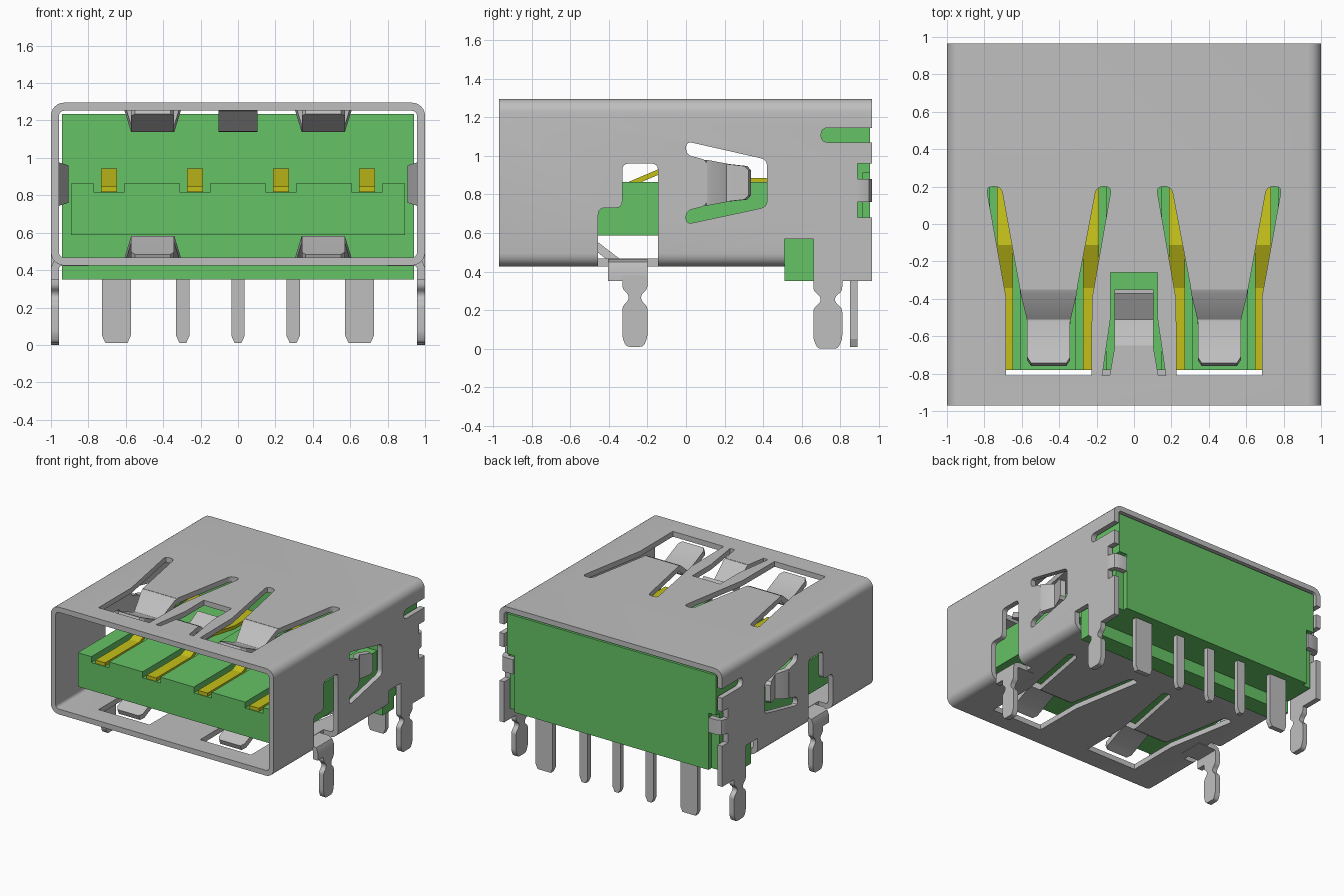
import bpy, bmesh, math
from mathutils import Vector

if "Cube" in bpy.data.objects:
    bpy.data.objects.remove(bpy.data.objects["Cube"])


def material(name, rgb):
    m = bpy.data.materials.new(name)
    m.use_nodes = True
    m.diffuse_color = (*rgb, 1)
    m.node_tree.nodes["Principled BSDF"].inputs["Base Color"].default_value = (*rgb, 1)
    return m


STEEL = material("grey_metal", (0.52, 0.52, 0.52))
PLASTIC = material("green_plastic", (0.13, 0.54, 0.13))
GOLD = material("yellow_contact", (0.55, 0.52, 0.01))

# Shell dimensions
T = 0.043
FRONT, BACK = -0.97, 0.965
BOTTOM, TOP = 0.425, 1.295
MID = (BOTTOM + TOP) / 2


def finish(name, bm, mat):
    bmesh.ops.recalc_face_normals(bm, faces=bm.faces)
    me = bpy.data.meshes.new(name)
    bm.to_mesh(me)
    bm.free()
    ob = bpy.data.objects.new(name, me)
    bpy.context.collection.objects.link(ob)
    if mat:
        me.materials.append(mat)
    return ob


def smooth(ob):
    bpy.ops.object.select_all(action='DESELECT')
    ob.select_set(True)
    bpy.context.view_layer.objects.active = ob
    bpy.ops.object.shade_smooth_by_angle(angle=math.radians(30))


def rounded(pts, r):
    """Round every corner of a 2D outline."""
    out, n = [], len(pts)
    for i in range(n):
        p, a, b = (Vector(pts[j % n]) for j in (i, i - 1, i + 1))
        da, db = a - p, b - p
        s = p + da.normalized() * min(r, da.length * 0.48)
        e = p + db.normalized() * min(r, db.length * 0.48)
        for k in range(5):
            t = k / 4
            out.append(s * (1 - t) ** 2 + p * 2 * t * (1 - t) + e * t * t)
    return out


def prism(bm, pts, axis, lo, hi):
    """Extrude a 2D outline along an axis (the two other axes in order)."""
    def ring(h):
        vs = []
        for p in pts:
            c = [p[0], p[1]]
            c.insert(axis, h)
            vs.append(bm.verts.new(c))
        return vs
    a, b = ring(lo), ring(hi)
    n = len(pts)
    bm.faces.new(a)
    bm.faces.new(b[::-1])
    for i in range(n):
        bm.faces.new((a[i], b[i], b[(i + 1) % n], a[(i + 1) % n]))


def rect(a0, a1, b0, b1):
    return [(a0, b0), (a1, b0), (a1, b1), (a0, b1)]


def strip(bm, path, place, t=T):
    """Bent sheet: path of (along, depth, half width), placed by place(side, along, depth)."""
    prev = None
    for i, (u, d, w) in enumerate(path):
        a, b = path[max(i - 1, 0)], path[min(i + 1, len(path) - 1)]
        nrm = Vector((a[1] - b[1], b[0] - a[0])).normalized() * t / 2
        ring = [bm.verts.new(place(sw * w, u + sn * nrm.x, d + sn * nrm.y))
                for sw, sn in ((-1, -1), (1, -1), (1, 1), (-1, 1))]
        if prev:
            for k in range(4):
                j = (k + 1) % 4
                bm.faces.new((prev[k], prev[j], ring[j], ring[k]))
        else:
            bm.faces.new(ring)
        prev = ring
    bm.faces.new(prev[::-1])


# Shell tube with rounded corners
def tube_profile(inset):
    r, pts = 0.07, []
    for k, (sx, sz) in enumerate(((1, 1), (-1, 1), (-1, -1), (1, -1))):
        for i in range(7):
            a = math.pi / 2 * (k + i / 6)
            pts.append((sx * (1 - r) + (r - inset) * math.cos(a),
                        MID + sz * (TOP - MID - r) + (r - inset) * math.sin(a)))
    return pts


bm = bmesh.new()
rings = [[bm.verts.new((x, y, z)) for x, z in tube_profile(i)]
         for i, y in ((0, FRONT), (0, BACK), (T, BACK), (T, FRONT))]
count = len(rings[0])
for k in range(4):
    a, b = rings[k], rings[(k + 1) % 4]
    for i in range(count):
        j = (i + 1) % count
        bm.faces.new((a[i], a[j], b[j], b[i]))
shell = finish("shell", bm, STEEL)

# Openings stamped into the shell
bm = bmesh.new()
spring_slot = [(0.225, -0.81), (0.685, -0.81), (0.685, -0.4), (0.79, 0.2), (0.71, 0.2),
               (0.61, -0.35), (0.305, -0.35), (0.2, 0.2), (0.12, 0.2), (0.225, -0.4)]
spring_slot = rounded(spring_slot[:3], 0.004) + rounded(spring_slot, 0.036)[15:25] \
    + spring_slot[5:7] + rounded(spring_slot, 0.036)[35:45] + spring_slot[9:]
half = [(0.125, -0.26), (0.125, -0.5), (0.17, -0.81), (0.13, -0.81), (0.1025, -0.65)]
center_slot = half + [(-x, y) for x, y in reversed(half)]
leg_window = rounded([(-0.455, 0.3), (-0.145, 0.3), (-0.145, 0.96), (-0.33, 0.96),
                      (-0.33, 0.73), (-0.455, 0.73)], 0.035)
side_slot = rounded([(0, 1.075), (0.42, 0.98), (0.42, 0.735), (0, 0.645), (0, 0.715),
                     (0.11, 0.742), (0.11, 0.978), (0, 1.005)], 0.034)
prism(bm, center_slot, 2, TOP - 0.1, TOP + 0.1)
prism(bm, rect(-1.1, 1.1, 0.51, 1.1), 2, 0.3, 0.57)
for s in (1, -1):
    slot = [(x * s, y) for x, y in spring_slot]
    prism(bm, slot, 2, TOP - 0.1, TOP + 0.1)
    prism(bm, slot, 2, BOTTOM - 0.1, BOTTOM + 0.1)
    prism(bm, leg_window, 0, s * 0.87, s * 1.1)
    prism(bm, side_slot, 0, s * 0.9, s * 1.1)
    prism(bm, rounded(rect(0.7, 1.1, 1.07, 1.145), 0.036), 0, s * 0.9, s * 1.1)
    prism(bm, rect(0.89, 1.1, 0.68, 0.96), 0, s * 0.9, s * 1.1)
cutter = finish("shell_cutter", bm, None)
cutter.hide_render = True
mod = shell.modifiers.new("openings", 'BOOLEAN')
mod.operation, mod.solver, mod.object = 'DIFFERENCE', 'EXACT', cutter
bpy.ops.object.select_all(action='DESELECT')
shell.select_set(True)
bpy.context.view_layer.objects.active = shell
bpy.ops.object.modifier_apply(modifier=mod.name)
bpy.data.objects.remove(cutter)
smooth(shell)

# Bent spring fingers, top, bottom and middle
bm = bmesh.new()
finger = [(-0.34, 0, 0.153), (-0.36, 0.005, 0.15), (-0.5, 0.112, 0.117), (-0.53, 0.115, 0.115),
          (-0.72, 0.03, 0.115), (-0.75, 0.018, 0.095)]
for s in (1, -1):
    for v in (1, -1):
        strip(bm, finger, lambda w, u, d: (s * 0.456 + w, u, MID + v * (TOP - T / 2 - MID - d)))
strip(bm, [(-0.66, 0, 0.103), (-0.64, 0.005, 0.103), (-0.52, 0.115, 0.103),
           (-0.5, 0.115, 0.103), (-0.36, 0.035, 0.103)],
      lambda w, u, d: (w, u, TOP - T / 2 - d))
smooth(finish("spring_fingers", bm, STEEL))

# Side spring fingers
bm = bmesh.new()
for s in (1, -1):
    strip(bm, [(0.1, 0, 0.119), (0.12, 0.005, 0.115), (0.2, 0.053, 0.1), (0.22, 0.053, 0.097),
               (0.31, 0.02, 0.087), (0.33, 0.013, 0.065)],
          lambda w, u, d: (s * (1 - T / 2 - d), u, MID + w))
smooth(finish("side_spring_fingers", bm, STEEL))

# Rear retaining tabs folded round the housing
bm = bmesh.new()
for s in (1, -1):
    strip(bm, [(0.88, 0, 0.06), (0.91, 0, 0.06), (0.934, 0.009, 0.06), (0.943, 0.033, 0.06),
               (0.943, 0.1, 0.06)], lambda w, u, d: (s * (1 - T / 2 - d), u, 0.82 + w))
smooth(finish("rear_tabs", bm, STEEL))

# Side skirts and mounting legs
outline = [(1, 0.37), (1, 0.3), (0.5, 0.27), (0.5, 0.24), (1, 0.21), (1, 0.05), (0.7, 0)]


def leg(bm, y, w, drop, s):
    pts = [(y + w * a, z + drop) for a, z in outline]
    pts += [(y - w * a, z + drop) for a, z in reversed(outline)]
    prism(bm, rounded(pts, 0.02), 0, s * (1 - T), s)


for name, s in (("left", 1), ("right", -1)):
    bm = bmesh.new()
    prism(bm, rect(0.66, BACK, 0.35, 0.57), 0, s * (1 - T), s)
    leg(bm, 0.735, 0.075, 0, s)
    finish(name + "_rear_leg", bm, STEEL)
    bm = bmesh.new()
    leg(bm, -0.265, 0.065, 0.01, s)
    strip(bm, [(0.8, 0.4435, 0.1025), (0.945, 0.4435, 0.1025), (0.97, 0.434, 0.1025),
               (0.9785, 0.41, 0.1025), (0.9785, 0.35, 0.1025)],
          lambda w, u, d: (s * u, -0.3025 + w, d))
    smooth(finish(name + "_front_leg", bm, STEEL))

# Plastic housing block and stepped back panel
bm = bmesh.new()
prism(bm, [(0.51, 0.35), (0.66, 0.35), (0.66, 0.45), (0.915, 0.45), (0.915, 1.235),
           (0.51, 1.235)], 0, -0.94, 0.94)
prism(bm, [(-0.87, 0.45), (0.87, 0.45), (0.87, 0.91), (0.94, 0.91), (0.94, 1.235),
           (-0.94, 1.235), (-0.94, 0.91), (-0.87, 0.91)], 1, 0.91, 0.955)
finish("housing", bm, PLASTIC)

# Plastic tongue with contact grooves
CONTACTS = (-0.69, -0.23, 0.23, 0.69)
pts = [(0.892, 0.863), (0.892, 0.588), (-0.892, 0.588), (-0.892, 0.863)]
for x in CONTACTS:
    pts += [(x - 0.08, 0.863), (x - 0.08, 0.815), (x + 0.08, 0.815), (x + 0.08, 0.863)]
bm = bmesh.new()
prism(bm, pts, 1, -0.78, 0.52)
finish("tongue", bm, PLASTIC)

# Sprung contacts
bm = bmesh.new()
for x in CONTACTS:
    strip(bm, [(-0.78, 0.832, 0.043), (-0.34, 0.832, 0.043), (-0.11, 0.93, 0.043),
               (0.22, 0.872, 0.043), (0.53, 0.872, 0.043)],
          lambda w, u, d: (x + w, u, d), 0.028)
finish("contacts", bm, GOLD)

# Solder pins
bm = bmesh.new()
for x, w in ((-0.65, 0.077), (-0.295, 0.036), (0, 0.036), (0.295, 0.036), (0.65, 0.077)):
    prism(bm, [(x - w, 0.47), (x - w, 0.05), (x - w + 0.018, 0.01), (x + w - 0.018, 0.01),
               (x + w, 0.05), (x + w, 0.47)], 1, 0.85, 0.89)
finish("solder_pins", bm, STEEL)
